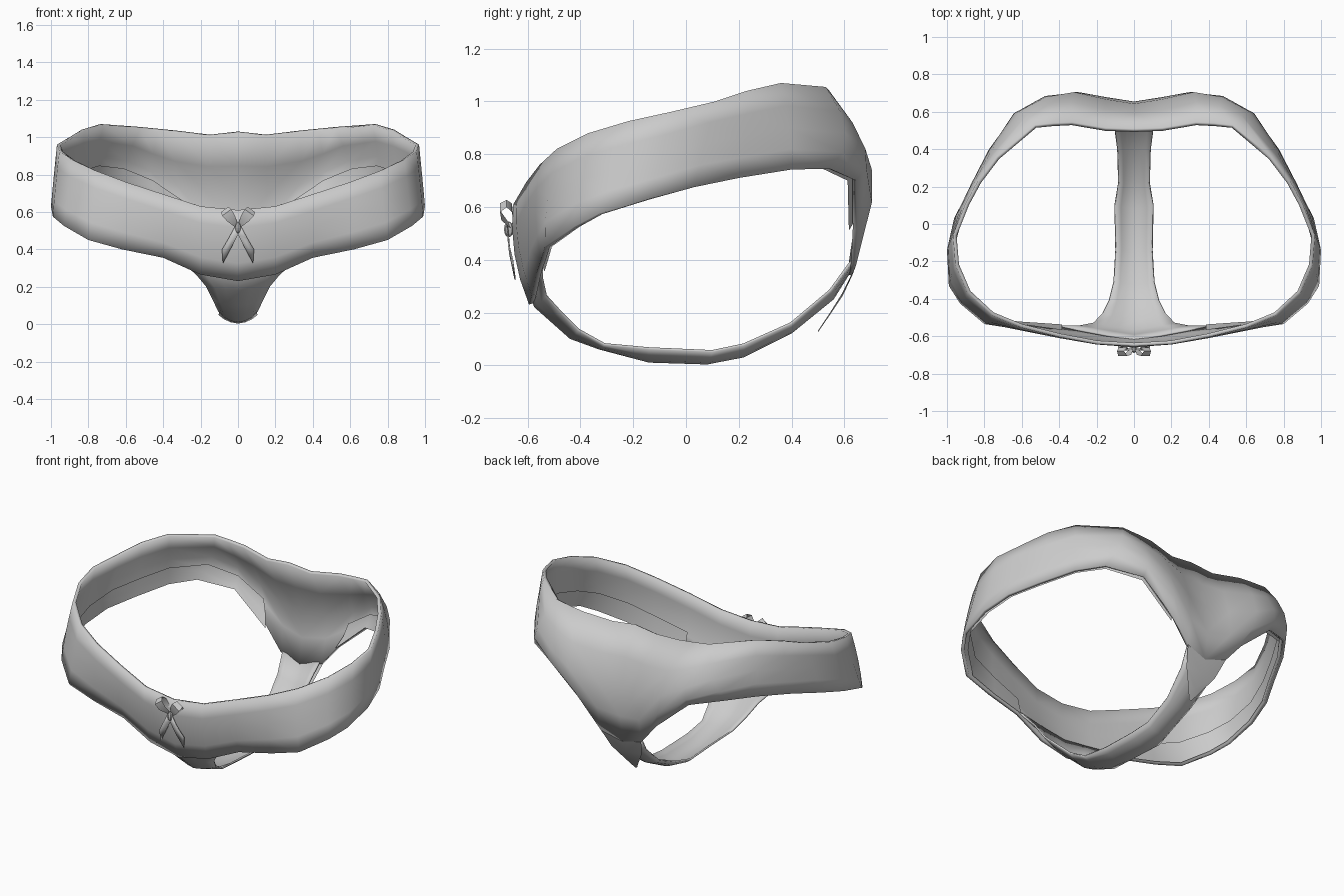
import bpy, math
from mathutils import Vector


def loft(name, rows, thick=0.0, mirror=True):
    """Skin a grid of points; mirror across x and thicken inwards."""
    n = len(rows[0])
    verts = [tuple(p) for r in rows for p in r]
    faces = [(i * n + j, i * n + j + 1, (i + 1) * n + j + 1, (i + 1) * n + j)
             for i in range(len(rows) - 1) for j in range(n - 1)]
    me = bpy.data.meshes.new(name)
    me.from_pydata(verts, [], faces)
    ob = bpy.data.objects.new(name, me)
    bpy.context.collection.objects.link(ob)
    if mirror:
        m = ob.modifiers.new("mirror", 'MIRROR')
        m.use_clip = True
    if thick:
        s = ob.modifiers.new("thickness", 'SOLIDIFY')
        s.thickness = thick
        s.offset = -1
    bpy.ops.object.select_all(action='DESELECT')
    bpy.context.view_layer.objects.active = ob
    ob.select_set(True)
    bpy.ops.object.shade_smooth_by_angle(angle=math.radians(40))
    return ob


def through(a, m, b, t):
    """Point at t on the quadratic through three points."""
    a, m, b = Vector(a), Vector(m), Vector(b)
    return a * (2 * (t - .5) * (t - 1)) + m * (4 * t * (1 - t)) + b * (2 * t * (t - .5))


def arc(a, m, b, steps=4):
    return [through(a, m, b, k / steps) for k in range(steps + 1)]


# Waistband and seat: top, middle, bottom of each column, front centre to back centre
columns = [
    ((0, -.655, .61), (0, -.65, .42), (0, -.595, .23)),
    ((.2, -.643, .63), (.2, -.635, .45), (.2, -.585, .265)),
    ((.4, -.605, .695), (.4, -.605, .52), (.4, -.565, .355)),
    ((.6, -.555, .76), (.6, -.57, .58), (.62, -.55, .40)),
    ((.76, -.49, .82), (.775, -.525, .635), (.8, -.535, .45)),
    ((.89, -.37, .88), (.91, -.41, .70), (.93, -.425, .525)),
    ((.955, -.22, .925), (.975, -.27, .745), (.99, -.33, .575)),
    ((.968, -.06, .96), (.985, -.1, .79), (1, -.14, .63)),
    ((.90, .11, 1.0), (.935, .07, .84), (.962, .03, .675)),
    ((.835, .23, 1.04), (.86, .23, .87), (.875, .2, .71)),
    ((.735, .36, 1.07), (.765, .39, .9), (.775, .4, .742)),
    ((.53, .53, 1.055), (.61, .605, .88), (.67, .545, .745)),
    ((.43, .54, 1.045), (.47, .68, .82), (.47, .645, .70)),
    ((.33, .545, 1.035), (.32, .705, .74), (.25, .65, .51)),
    ((.15, .515, 1.013), (.15, .667, .69), (.14, .645, .38)),
    ((0, .51, 1.03), (0, .643, .68), (0, .63, .34)),
]
loft("waistband_and_seat", [arc(*c) for c in columns], 0.02)

# Folded hem inside the leg openings
inward = Vector((.965, .95, 1))
loft("leg_hem", [[through(*c, t) * inward for t in (.66, .83, 1)] for c in columns[2:14]])

# Gusset: edge x, y, z and centre y, z from front panel under to the seat
stations = [
    (.40, -.55, .365, -.625, .36), (.29, -.55, .325, -.60, .28),
    (.22, -.535, .26, -.575, .22),
    (.17, -.48, .20, -.53, .18), (.135, -.41, .13, -.44, .10),
    (.11, -.31, .075, -.33, .06), (.10, -.14, .06, -.14, .01),
    (.105, .10, .05, .08, .003), (.085, .22, .075, .22, .03),
    (.09, .40, .155, .40, .12), (.11, .55, .28, .56, .25),
    (.13, .63, .39, .635, .37),
]
loft("gusset", [arc((x, ey, ez), (x * .55, (ey + cy) / 2, cz + (ez - cz) * .3), (0, cy, cz), 3)
                for x, ey, ez, cy, cz in stations], 0.01)

# Seat cloth tapering to a point where it overlaps the gusset
loft("seat_tip", [[(.14, .645, .38), (0, .63, .34)], [(.105, .59, .27), (0, .595, .265)],
                  [(.05, .54, .19), (0, .545, .19)], [(.01, .50, .13), (0, .50, .125)]])

# Bow loops: a ribbon ring running diagonally up from the knot
along, across = Vector((.58, 0, .80)), Vector((.80, 0, -.58))
ring = [(0, -.665, .010), (.05, -.70, .026), (.09, -.705, .030), (.11, -.68, .024),
        (.09, -.66, .028), (.04, -.655, .022), (0, -.66, .010)]
loft("bow_loops", [[Vector((.008, y, .525)) + along * d + across * s * w for s in (-1, 1)]
                   for d, y, w in ring])

# Bow tails
loft("bow_tails", [[(0, -.67, .48), (.012, -.675, .53)], [(.03, -.665, .42), (.05, -.67, .46)],
                   [(.08, -.645, .325), (.085, -.655, .40)]], 0.005)

# Bow knot
bpy.ops.mesh.primitive_uv_sphere_add(segments=8, ring_count=6, radius=1, location=(0, -.672, .515))
knot = bpy.context.object
knot.name = "bow_knot"
knot.scale = (.016, .018, .03)
